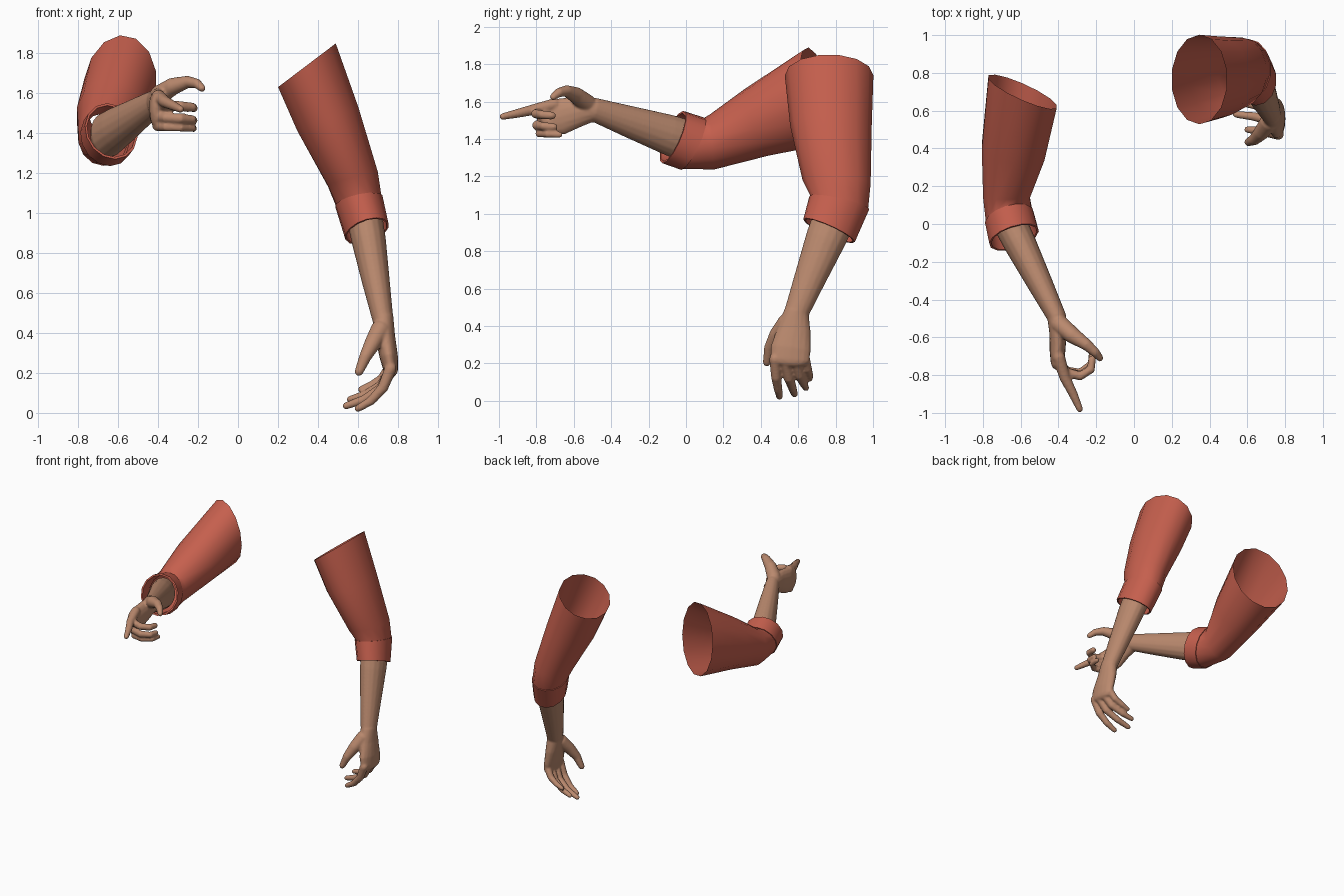
import bpy, bmesh, math
from mathutils import Vector


def material(name, col):
    m = bpy.data.materials.new(name)
    m.diffuse_color = (*col, 1)
    return m


RED = material("sleeve_red", (0.56, 0.115, 0.075))
SKIN = material("skin_tan", (0.49, 0.25, 0.155))


def bridge(bm, rings):
    n = len(rings[0])
    for r0, r1 in zip(rings, rings[1:]):
        for i in range(n):
            j = (i + 1) % n
            bm.faces.new((r0[i], r0[j], r1[j], r1[i]))


def finish(bm, name, mat):
    bmesh.ops.recalc_face_normals(bm, faces=bm.faces[:])
    me = bpy.data.meshes.new(name)
    bm.to_mesh(me)
    bm.free()
    me.shade_smooth()
    me.set_sharp_from_angle(angle=math.radians(45))
    me.materials.append(mat)
    ob = bpy.data.objects.new(name, me)
    bpy.context.collection.objects.link(ob)
    return ob


def loft(name, sections, loop=False, n=14):
    """Cloth surface through ellipses: centre, half axis u, half axis v, scale."""
    bm = bmesh.new()
    rings = []
    for c, u, v, s in sections:
        c, u, v = Vector(c), Vector(u), Vector(v)
        angles = [2 * math.pi * (i + 0.5) / n for i in range(n)]
        rings.append([bm.verts.new(c + s * (u * math.cos(a) + v * math.sin(a)))
                      for a in angles])
    if loop:
        rings.append(rings[0])
    bridge(bm, rings)
    return finish(bm, name, RED)


def tube(bm, pts, hint, n=16):
    """Rounded limb through points (x, y, z, radius along hint, other radius)."""
    pos = [Vector(p[:3]) for p in pts]
    rows = []
    last = len(pts) - 1
    for i, p in enumerate(pts):
        t = (pos[min(i + 1, last)] - pos[max(i - 1, 0)]).normalized()
        a, b = p[3], p[-1]
        caps = [(0, 1)]
        if i == 0:
            caps = [(-0.9, 0.4), (-0.55, 0.8), (0, 1)]
        elif i == last:
            caps = [(0, 1), (0.55, 0.8), (0.9, 0.4)]
        rows += [(pos[i] + t * b * d, t, a * s, b * s) for d, s in caps]
    rings = []
    for c, t, a, b in rows:
        u = (hint - t * hint.dot(t)).normalized()
        w = t.cross(u)
        rings.append([bm.verts.new(c + u * a * math.cos(k * 2 * math.pi / n)
                                   + w * b * math.sin(k * 2 * math.pi / n))
                      for k in range(n)])
    bridge(bm, rings)
    bm.faces.new(rings[0])
    bm.faces.new(rings[-1])


def limb(name, hint, parts):
    """Fuse forearm, palm and fingers into one smooth skin."""
    bm = bmesh.new()
    for pts in parts:
        tube(bm, pts, Vector(hint))
    ob = finish(bm, name, SKIN)
    re = ob.modifiers.new("fuse", 'REMESH')
    re.mode = 'VOXEL'
    re.voxel_size = 0.007
    re.use_smooth_shade = True
    sm = ob.modifiers.new("soften", 'SMOOTH')
    sm.factor = 0.5
    sm.iterations = 5
    return ob


def cuff(name, back, front):
    loft(name, [(*back, 1.0), (*front, 1.0), (*front, 0.92), (*back, 0.88)], loop=True)


# pointing arm: sleeve and folded cuff
back = ((-0.66, 0.035, 1.375), (0.128, 0.04, 0), (-0.02, 0.06, 0.14))
front = ((-0.635, -0.07, 1.41), (0.13, 0.045, 0), (-0.02, 0.055, 0.14))
loft("pointing_sleeve", [
    ((-0.59, 0.70, 1.63), (0.185, -0.08, 0.02), (0, -0.045, 0.26), 1),
    ((-0.64, 0.38, 1.49), (0.17, -0.03, 0), (0, -0.065, 0.178), 1),
    ((-0.675, 0.14, 1.385), (0.127, 0.0, 0), (0, -0.01, 0.148), 1),
    (*back, 0.96),
    ((-0.65, -0.01, 1.39), back[1], back[2], 0.94)])
cuff("pointing_cuff", back, front)


# pointing arm: curled finger at a given height
def curled(z, dz, r, dy):
    path = [(-0.405, -0.71), (-0.36, -0.785), (-0.285, -0.805),
            (-0.228, -0.77), (-0.222, -0.715)]
    return [(x, y + dy * i / 4, z + dz * i / 4, r - 0.002 * i)
            for i, (x, y) in enumerate(path)]


limb("pointing_forearm_and_hand", (0, 0, 1), [
    # forearm
    [(-0.655, 0.0, 1.39, 0.115, 0.09), (-0.605, -0.1, 1.425, 0.108, 0.086),
     (-0.50, -0.31, 1.495, 0.085, 0.068), (-0.405, -0.50, 1.56, 0.063, 0.05)],
    # palm
    [(-0.41, -0.49, 1.56, 0.063, 0.05), (-0.402, -0.58, 1.545, 0.083, 0.046),
     (-0.405, -0.67, 1.52, 0.098, 0.042), (-0.405, -0.735, 1.508, 0.092, 0.036)],
    # index finger
    [(-0.40, -0.70, 1.585, 0.034), (-0.365, -0.815, 1.557, 0.029),
     (-0.322, -0.90, 1.537, 0.024), (-0.287, -0.98, 1.52, 0.018)],
    # thumb
    [(-0.395, -0.53, 1.59, 0.05), (-0.325, -0.59, 1.635, 0.044),
     (-0.25, -0.64, 1.657, 0.031), (-0.205, -0.68, 1.648, 0.025),
     (-0.18, -0.71, 1.625, 0.019)],
    # curled fingers
    curled(1.545, -0.02, 0.029, 0.0),
    curled(1.482, -0.018, 0.028, 0.01),
    curled(1.435, -0.012, 0.025, 0.04),
])

# hanging arm: sleeve and folded cuff
back = ((0.605, 0.82, 1.06), (0.12, 0, 0.025), (0, 0.16, -0.035))
front = ((0.645, 0.765, 0.91), (0.11, 0, 0.03), (0, 0.138, -0.06))
loft("hanging_sleeve", [
    ((0.345, 0.765, 1.74), (0.148, 0, 0.112), (0, 0.237, 0), 1),
    ((0.45, 0.775, 1.47), (0.157, 0, 0.06), (0, 0.218, 0), 1),
    ((0.575, 0.805, 1.17), (0.128, 0, 0.035), (0, 0.182, -0.01), 1),
    (*back, 0.96),
    ((0.62, 0.80, 1.0), back[1], back[2], 0.92)])
cuff("hanging_cuff", back, front)

limb("hanging_forearm_and_hand", (0, 1, 0), [
    # forearm
    [(0.635, 0.79, 0.97, 0.115, 0.09), (0.655, 0.745, 0.86, 0.108, 0.086),
     (0.69, 0.665, 0.66, 0.086, 0.07), (0.725, 0.59, 0.47, 0.066, 0.053)],
    # palm
    [(0.725, 0.59, 0.48, 0.066, 0.053), (0.737, 0.578, 0.38, 0.09, 0.05),
     (0.755, 0.56, 0.28, 0.108, 0.046), (0.765, 0.555, 0.215, 0.105, 0.037)],
    # thumb
    [(0.715, 0.54, 0.42, 0.05), (0.675, 0.485, 0.35, 0.042),
     (0.637, 0.447, 0.28, 0.031), (0.605, 0.433, 0.205, 0.022)],
    # index finger
    [(0.765, 0.475, 0.225, 0.03), (0.725, 0.482, 0.125, 0.027),
     (0.665, 0.493, 0.06, 0.023), (0.60, 0.50, 0.022, 0.018)],
    # middle finger
    [(0.767, 0.53, 0.215, 0.03), (0.715, 0.55, 0.12, 0.027),
     (0.63, 0.57, 0.066, 0.023), (0.54, 0.58, 0.035, 0.018)],
    # ring finger
    [(0.767, 0.585, 0.215, 0.029), (0.715, 0.607, 0.135, 0.026),
     (0.635, 0.63, 0.09, 0.022), (0.56, 0.642, 0.068, 0.017)],
    # little finger
    [(0.76, 0.635, 0.23, 0.027), (0.72, 0.65, 0.17, 0.024),
     (0.665, 0.66, 0.138, 0.02), (0.615, 0.663, 0.118, 0.016)],
])
